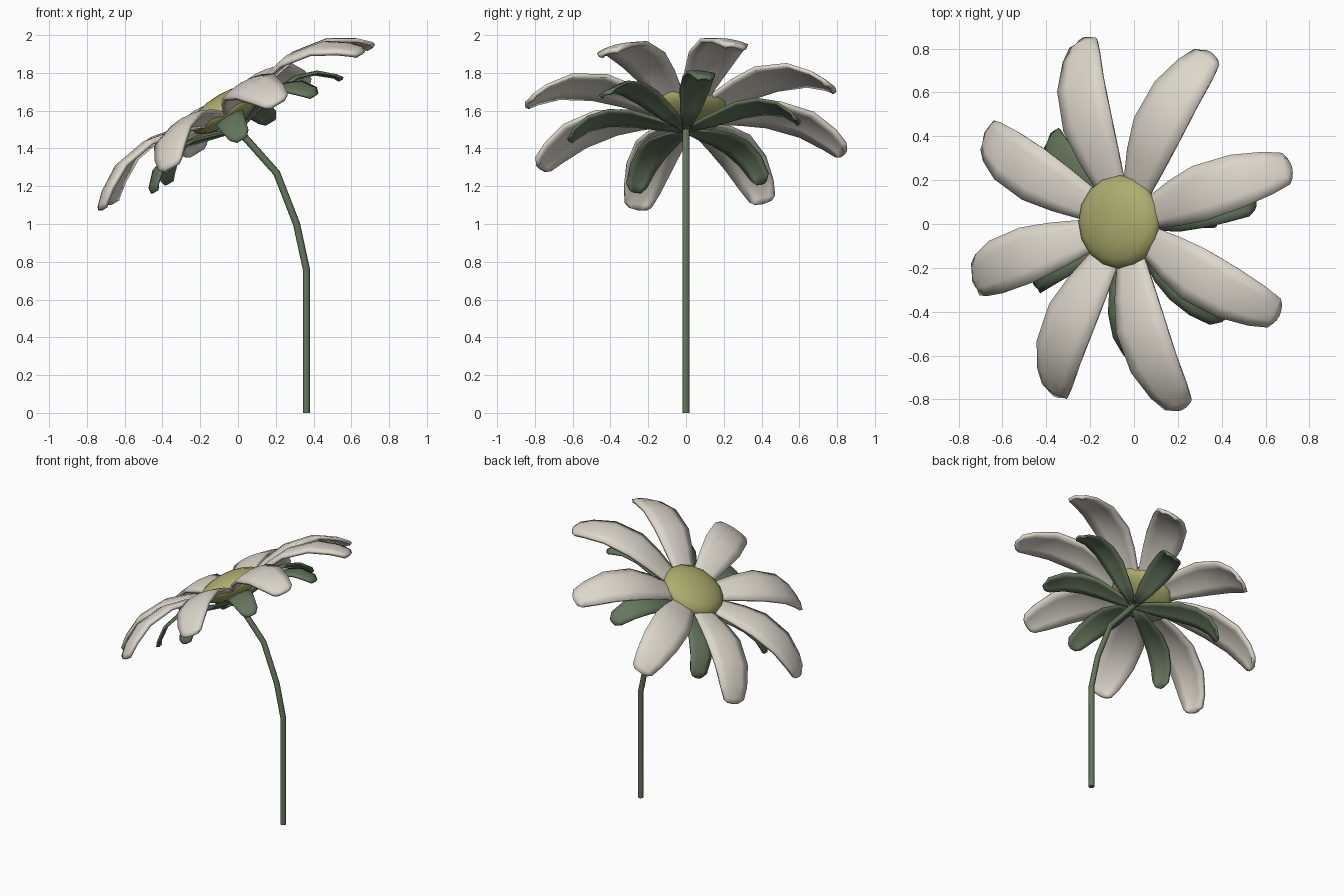
import bpy, bmesh
from math import radians, pi, sin, cos
from mathutils import Matrix, Vector

if "Cube" in bpy.data.objects:
    bpy.data.objects.remove(bpy.data.objects["Cube"])

def material(name, rgb):
    m = bpy.data.materials.new(name)
    m.diffuse_color = (*rgb, 1)
    m.use_nodes = True
    m.node_tree.nodes["Principled BSDF"].inputs["Base Color"].default_value = m.diffuse_color
    return m

WHITE = material("petal_white", (0.72, 0.68, 0.60))
GREEN = material("leaf_green", (0.13, 0.18, 0.11))
YELLOW = material("centre_yellow", (0.42, 0.42, 0.16))

# Flower head frame: origin at stem top, axis leaning towards -x
HEAD = Matrix.Translation((0, 0, 1.5)) @ Matrix.Rotation(radians(-31), 4, 'Y')

def finish(name, bm, mat, matrix, angle=40):
    mesh = bpy.data.meshes.new(name)
    bm.to_mesh(mesh)
    bm.free()
    ob = bpy.data.objects.new(name, mesh)
    bpy.context.collection.objects.link(ob)
    mesh.materials.append(mat)
    ob.matrix_world = matrix
    bpy.ops.object.select_all(action='DESELECT')
    ob.select_set(True)
    bpy.context.view_layer.objects.active = ob
    bpy.ops.object.shade_smooth_by_angle(angle=radians(angle))
    return ob

def blade(name, stations, turn, arch, thick, mat):
    """Curved leaf from (radius, height, half width) stations along +x."""
    bm = bmesh.new()
    across = (-1, -0.55, 0, 0.55, 1)
    rows = [[bm.verts.new((r, w * k, h - arch * k * k * w / 0.13)) for k in across]
            for r, h, w in stations]
    # rounded tip
    for v, k in zip(rows[-1], across):
        v.co.x -= 0.018 * k * k
    for a, b in zip(rows, rows[1:]):
        for j in range(len(across) - 1):
            bm.faces.new((a[j], b[j], b[j + 1], a[j + 1]))
    ob = finish(name, bm, mat, HEAD @ Matrix.Rotation(radians(turn), 4, 'Z'))
    mod = ob.modifiers.new("thickness", 'SOLIDIFY')
    mod.thickness = thick
    mod.offset = -1

# White petals
petal = [(0.08, 0.095, 0.05), (0.20, 0.14, 0.08), (0.33, 0.178, 0.108), (0.48, 0.205, 0.13),
         (0.67, 0.175, 0.125), (0.80, 0.10, 0.10), (0.865, 0.042, 0.075), (0.89, 0.017, 0.05)]
for i in range(8):
    blade(f"petal_{i + 1}", petal, 17 + 45 * i, 0.02, 0.022, WHITE)

# Green leaves under the petals
sepal = [(0.0, 0.005, 0.02), (0.14, 0.045, 0.055), (0.29, 0.086, 0.08), (0.41, 0.09, 0.083),
         (0.52, 0.055, 0.075), (0.60, -0.015, 0.06), (0.63, -0.05, 0.035)]
for i, turn in enumerate((9, 74, 139, 206, 269, 316)):
    blade(f"under_leaf_{i + 1}", sepal, turn, 0.014, 0.014, GREEN)

# Domed yellow centre
bm = bmesh.new()
bmesh.ops.create_uvsphere(bm, u_segments=16, v_segments=10, radius=1)
bmesh.ops.transform(bm, verts=bm.verts,
                    matrix=Matrix.Translation((0, 0.01, 0.125)) @ Matrix.Diagonal((0.215, 0.215, 0.085, 1)))
finish("flower_centre", bm, YELLOW, HEAD, 60)

# Bent stem: rings mitred along a path in the xz plane
path = [Vector(p) for p in ((0.362, 0, 0), (0.362, 0, 0.76), (0.31, 0, 1.0),
                            (0.205, 0, 1.27), (0.0, 0, 1.5), (-0.04, 0, 1.56))]
bm = bmesh.new()
rings, n, rad = [], 8, 0.019
for i, p in enumerate(path):
    before = (p - path[i - 1]).normalized() if i else Vector((0, 0, 1))
    after = (path[i + 1] - p).normalized() if i < len(path) - 1 else before
    t = (before + after).normalized()
    side = Vector((t.z, 0, -t.x))
    rings.append([bm.verts.new(p + rad * (side * cos(2 * pi * k / n) + Vector((0, sin(2 * pi * k / n), 0))))
                  for k in range(n)])
for a, b in zip(rings, rings[1:]):
    for k in range(n):
        bm.faces.new((a[k], a[(k + 1) % n], b[(k + 1) % n], b[k]))
bm.faces.new(rings[0][::-1])
bm.faces.new(rings[-1])
finish("stem", bm, GREEN, Matrix.Identity(4), 50)
